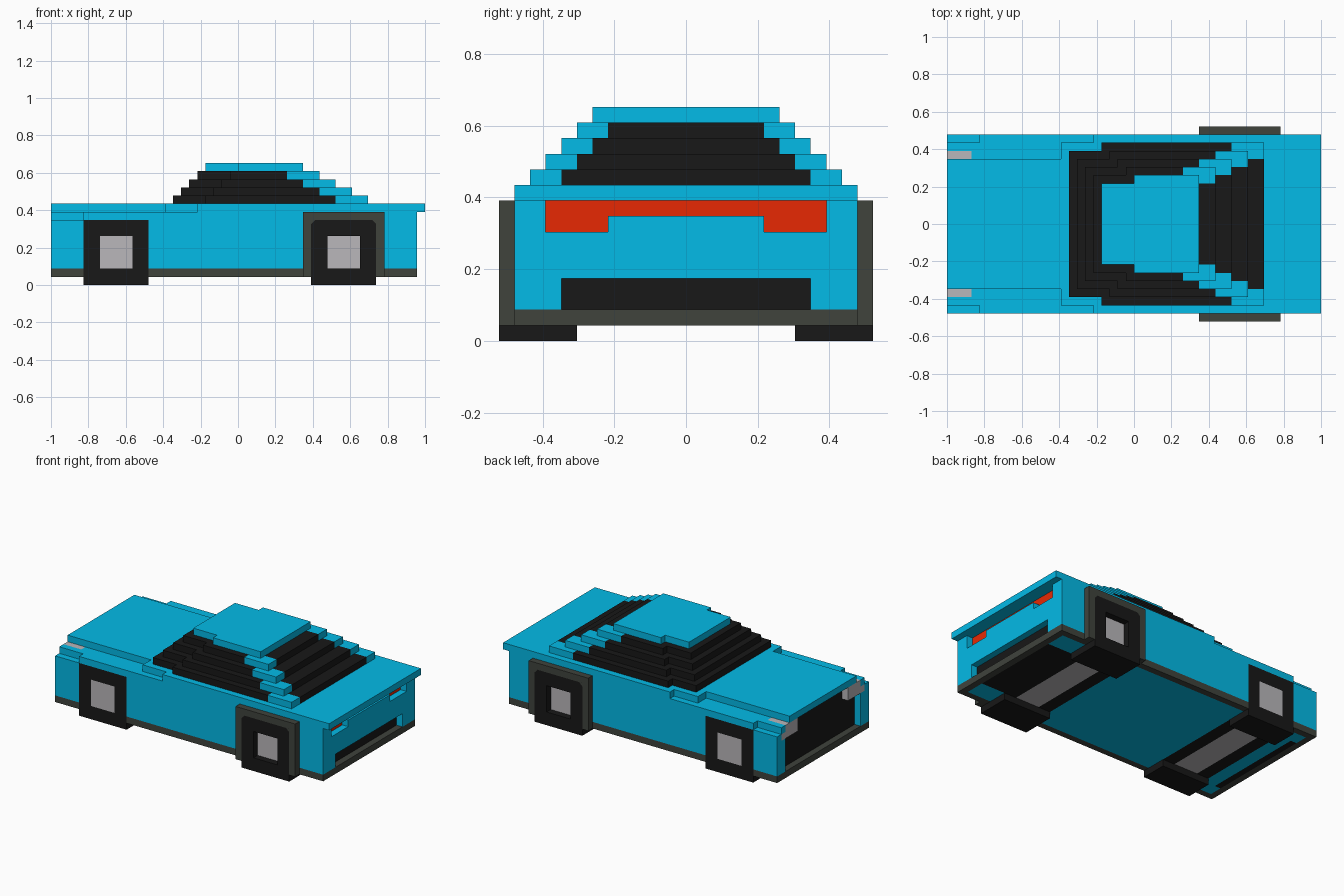
import bpy, bmesh

if "Cube" in bpy.data.objects:
    bpy.data.objects.remove(bpy.data.objects["Cube"])

U = 1 / 23  # one block; all sizes below are in blocks


def material(name, r, g, b):
    m = bpy.data.materials.new(name)
    m.diffuse_color = (r, g, b, 1)
    m.use_nodes = True
    m.node_tree.nodes["Principled BSDF"].inputs["Base Color"].default_value = m.diffuse_color
    return m


BLUE = material("body blue", 0.001, 0.50, 0.81)
BLACK = material("black", 0.009, 0.009, 0.009)
GREY = material("dark trim grey", 0.050, 0.056, 0.046)
SILVER = material("light grey", 0.49, 0.475, 0.495)
RED = material("tail light red", 0.80, 0.022, 0.001)

grid = {}    # block position -> part name
colour = {}  # part name -> material


def fill(part, mat, x0, x1, y0, y1, z0, z1):
    """Fill a box of blocks, or carve it when part is None."""
    if part:
        colour[part] = mat
    for x in range(x0, x1):
        for y in range(y0, y1):
            for z in range(z0, z1):
                if part:
                    grid[x, y, z] = part
                else:
                    grid.pop((x, y, z), None)


def mid(part, mat, x0, x1, w, z0, z1):
    fill(part, mat, x0, x1, -w, w, z0, z1)


def pair(part, mat, x0, x1, y0, y1, z0, z1):
    fill(part, mat, x0, x1, y0, y1, z0, z1)
    fill(part, mat, x0, x1, -y1, -y0, z0, z1)


def make_object(name, bm, mat):
    me = bpy.data.meshes.new(name)
    bm.to_mesh(me)
    bm.free()
    me.materials.append(mat)
    bpy.context.collection.objects.link(bpy.data.objects.new(name, me))


# Lower body, narrowed at the front corners
mid("body", BLUE, -23, 22, 11, 2, 8)
mid("body", BLUE, -19, 22, 11, 8, 9)
mid("body", BLUE, -23, -19, 10, 8, 9)

# Sill ring round a flush floor
mid("sill", GREY, -23, 22, 11, 1, 2)
mid("body", BLUE, -22, 21, 10, 1, 2)

# Bonnet and deck slab
mid("top_deck", BLUE, -23, -9, 8, 9, 10)
mid("top_deck", BLUE, -9, -5, 10, 9, 10)
mid("top_deck", BLUE, -5, 23, 11, 9, 10)

# Nose: recessed grille and headlights
mid(None, None, -23, -22, 9, 2, 9)
mid("grille", BLACK, -22, -21, 9, 2, 9)
mid("grille", BLACK, -22, -21, 8, 1, 2)
pair("headlights", SILVER, -23, -20, 6, 9, 8, 9)
pair("headlights", SILVER, -23, -22, 6, 10, 7, 8)

# Tail: recessed light strip and vent
mid(None, None, 21, 22, 9, 8, 9)
pair(None, None, 21, 22, 5, 9, 7, 8)
mid("tail_lights", RED, 20, 21, 9, 8, 9)
pair("tail_lights", RED, 20, 21, 5, 9, 7, 8)
mid(None, None, 21, 22, 8, 2, 4)
mid("rear_vent", BLACK, 20, 21, 8, 2, 4)

# Stepped cabin: glass all round, blue rear pillars, blue roof
for n in range(4):
    front, rear, z = n - 8, 16 - 2 * n, 10 + n
    mid("windows", BLACK, front, front + 4, 9 - n, z, z + 1)
    mid("windows", BLACK, front + 4, rear - 4, 10 - n, z, z + 1)
    mid("windows", BLACK, rear - 4, rear, 8 - n, z, z + 1)
    pair("rear_pillars", BLUE, rear - 4, rear, 8 - n, 10 - n, z, z + 1)
mid("roof", BLUE, -4, 0, 5, 14, 15)
mid("roof", BLUE, 0, 8, 6, 14, 15)

# Flared rear arches
pair("rear_arches", GREY, 8, 18, 11, 12, 1, 9)

# Tyres, hubs, axles and the black floor around them
for label, c, out, hub in (("front", -15, 11, 11), ("rear", 13, 12, 11)):
    mid(label + "_underside", BLACK, c - 4, 21 if c > 0 else c + 4, 7, 1, 3)
    pair(label + "_tyres", BLACK, c - 4, c + 4, 7, out, 0, 8)
    pair(None, None, c - 2, c + 2, hub, out, 2, 6)
    pair(label + "_hubs", SILVER, c - 2, c + 2, hub - 1, hub, 2, 6)
    mid(label + "_axle", SILVER, c - 2, c + 2, 7, 1, 3)

# Turn each part's exposed block sides into flat faces
for part, mat in colour.items():
    bm = bmesh.new()
    verts = {}
    for pos in [p for p, owner in grid.items() if owner == part]:
        for axis in range(3):
            for side in (0, 1):
                beside = list(pos)
                beside[axis] += 2 * side - 1
                if tuple(beside) in grid:
                    continue
                a, b = (axis + 1) % 3, (axis + 2) % 3
                ring = []
                for da, db in ((0, 0), (1, 0), (1, 1), (0, 1)):
                    k = list(pos)
                    k[axis] += side
                    k[a] += da
                    k[b] += db
                    k = tuple(k)
                    if k not in verts:
                        verts[k] = bm.verts.new([i * U for i in k])
                    ring.append(verts[k])
                bm.faces.new(ring if side else ring[::-1])
    bmesh.ops.dissolve_limit(bm, angle_limit=0.01, verts=bm.verts, edges=bm.edges)
    make_object(part, bm, mat)

# Corner plates that round off the tops of the rear wheel openings
bm = bmesh.new()
for sy in (-1, 1):
    for x, d in ((9, 0.5), (17, -0.5)):
        tri = [bm.verts.new((px * U, sy * 12.02 * U, pz * U))
               for px, pz in ((x, 8), (x + d, 8), (x, 7.5))]
        f = bm.faces.new(tri)
        f.normal_update()
        if f.normal.y * sy < 0:
            f.normal_flip()
make_object("rear_arch_corners", bm, GREY)
